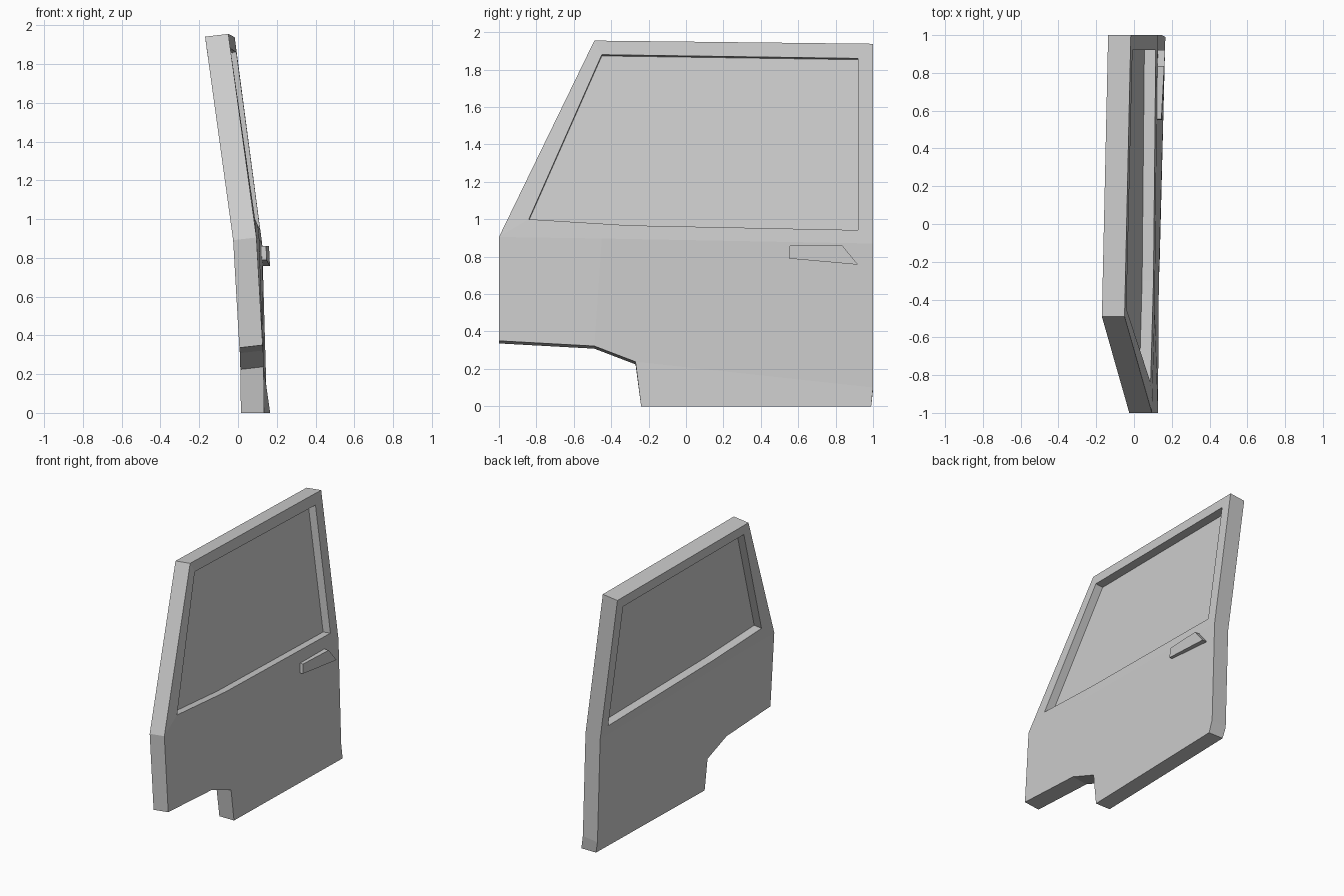
import bpy, bmesh
from mathutils import Vector

cube = bpy.data.objects.get("Cube")
if cube:
    bpy.data.objects.remove(cube, do_unlink=True)

grey = bpy.data.materials.new("plain grey")
grey.use_nodes = True
colour = (0.6, 0.6, 0.6, 1)
grey.diffuse_color = colour
grey.node_tree.nodes["Principled BSDF"].inputs["Base Color"].default_value = colour

THICKNESS = Vector((-0.12, 0, -0.014))

# Named corners of the outer skin
P = {
    "front_low": (0.127, -1, 0.35), "front_belt": (0.095, -1, 0.905),
    "arch_mid": (0.13, -0.49, 0.322), "mid_belt": (0.11, -0.45, 0.897),
    "arch_end": (0.132, -0.27, 0.238), "sill_front": (0.135, -0.24, 0),
    "sill_rear": (0.166, 0.99, 0), "rear_low": (0.147, 1, 0.1),
    "rear_belt": (0.125, 1, 0.87), "rear_top": (-0.017, 1, 1.938),
    "front_top": (-0.05, -0.49, 1.955),
    "win_front": (0.088, -0.84, 1.0), "win_mid": (0.103, -0.3, 0.967),
    "win_rear": (0.115, 0.92, 0.942), "win_rear_top": (-0.008, 0.92, 1.86),
    "win_front_top": (-0.04, -0.45, 1.88),
}
PANELS = [
    # lower skin
    "front_low arch_mid mid_belt front_belt",
    "arch_mid arch_end rear_low rear_belt mid_belt",
    "arch_end sill_front sill_rear rear_low",
    # frame around the window
    "front_belt mid_belt win_mid win_front",
    "mid_belt rear_belt win_rear win_mid",
    "rear_belt rear_top win_rear_top win_rear",
    "rear_top front_top win_front_top win_rear_top",
    "front_top front_belt win_front win_front_top",
]


def finish(name, bm):
    mesh = bpy.data.meshes.new(name)
    bm.to_mesh(mesh)
    bm.free()
    mesh.materials.append(grey)
    obj = bpy.data.objects.new(name, mesh)
    bpy.context.collection.objects.link(obj)
    return obj


def slab(name, points, panels, offset):
    """Join panels into a sheet and thicken it by an offset."""
    bm = bmesh.new()
    verts = {k: bm.verts.new(p) for k, p in points.items()}
    for panel in panels:
        bm.faces.new([verts[k] for k in panel.split()])
    if offset:
        sheet = bm.faces[:]
        ext = bmesh.ops.extrude_face_region(bm, geom=sheet, use_keep_orig=True)
        for v in ext["geom"]:
            if isinstance(v, bmesh.types.BMVert):
                v.co += offset
                v.co.z = max(v.co.z, 0)
        bmesh.ops.recalc_face_normals(bm, faces=bm.faces[:])
    return finish(name, bm)


# Door shell with the window opening
slab("door_shell", P, PANELS, THICKNESS)

# Window pane, halfway through the frame
pane = {k: Vector(p) + THICKNESS / 2 for k, p in P.items() if k.startswith("win")}
slab("window_pane", pane, ["win_front win_mid win_rear win_rear_top win_front_top"], None)

# Handle, tapering to the rear
handle = {
    "a": (0.145, 0.555, 0.86), "b": (0.16, 0.835, 0.86),
    "c": (0.165, 0.92, 0.757), "d": (0.147, 0.55, 0.79),
}
slab("door_handle", handle, ["d c b a"], Vector((-0.042, 0, 0)))
